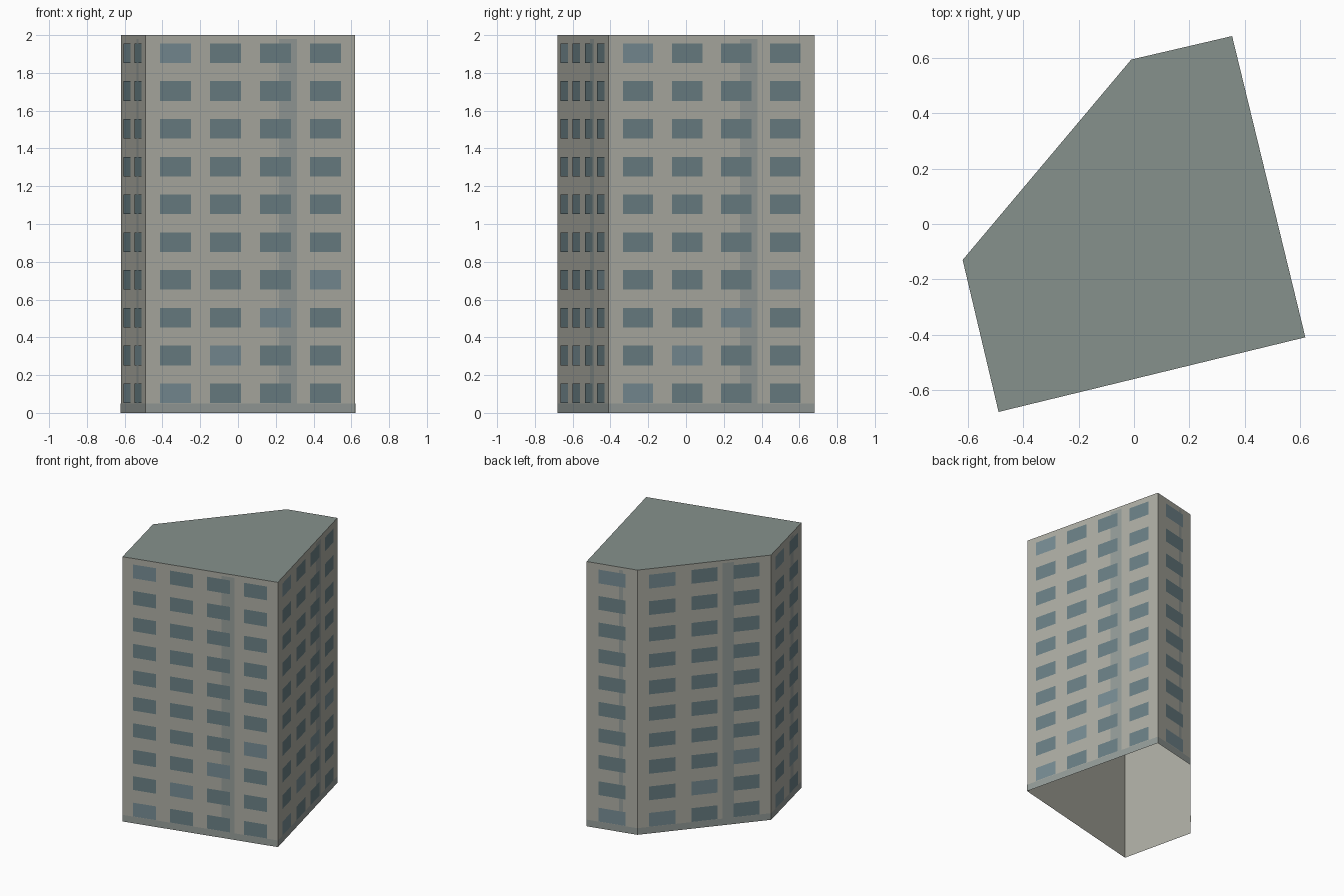
import bpy
from mathutils import Vector

if "Cube" in bpy.data.objects:
    bpy.data.objects.remove(bpy.data.objects["Cube"])

HEIGHT = 2.0
ROWS = 10
PITCH = 0.2
# Footprint corners, counter-clockwise, and the window columns of the wall starting at each
CORNERS = [(-0.49, -0.68), (0.62, -0.41), (0.355, 0.68), (-0.01, 0.595), (-0.62, -0.13)]
COLUMNS = [4, 4, 1, 3, 2]
NAMES = ["front", "right", "back", "diagonal", "left"]


def material(name, colour):
    mat = bpy.data.materials.new(name)
    mat.diffuse_color = (*colour, 1.0)
    mat.use_nodes = True
    mat.node_tree.nodes["Principled BSDF"].inputs["Base Color"].default_value = mat.diffuse_color
    return mat


WALL = material("wall_concrete", (0.42, 0.42, 0.37))
ROOF = material("roof_felt", (0.24, 0.285, 0.265))
TRIM = material("trim_grey", (0.30, 0.335, 0.32))
GLASS = material("window_glass", (0.145, 0.215, 0.235))
PALE = material("pale_window_glass", (0.185, 0.265, 0.295))


def add_mesh(name, quads, mats, indices=None):
    """Make one object from a list of separate polygons."""
    verts = [v for q in quads for v in q]
    faces, n = [], 0
    for q in quads:
        faces.append(range(n, n + len(q)))
        n += len(q)
    mesh = bpy.data.meshes.new(name)
    mesh.from_pydata(verts, [], [list(f) for f in faces])
    for m in mats:
        mesh.materials.append(m)
    for poly, i in zip(mesh.polygons, indices or [0] * len(quads)):
        poly.material_index = i
    obj = bpy.data.objects.new(name, mesh)
    bpy.context.collection.objects.link(obj)
    return obj


# Building shell: walls and flat roof, open underneath
n = len(CORNERS)
shell = bpy.data.meshes.new("building_shell")
shell.from_pydata([(x, y, z) for z in (0, HEIGHT) for x, y in CORNERS], [],
                  [(i, (i + 1) % n, (i + 1) % n + n, i + n) for i in range(n)]
                  + [tuple(range(n, 2 * n))])
shell.materials.append(WALL)
shell.materials.append(ROOF)
shell.polygons[n].material_index = 1
bpy.context.collection.objects.link(bpy.data.objects.new("building_shell", shell))

for i, (name, cols) in enumerate(zip(NAMES, COLUMNS)):
    start = Vector((*CORNERS[i], 0))
    along = Vector((*CORNERS[(i + 1) % n], 0)) - start
    length = along.length
    along.normalize()
    outward = Vector((along.y, -along.x, 0))

    def panel(u0, u1, z0, z1, lift):
        """Rectangle lying just proud of this wall."""
        return [start + along * u + outward * lift + Vector((0, 0, z))
                for u, z in ((u0, z0), (u1, z0), (u1, z1), (u0, z1))]

    # Base band and vertical service strip
    add_mesh(name + "_base_band", [panel(0, length, 0, 0.05, 0.0015)], [TRIM])
    add_mesh(name + "_vertical_strip",
             [panel(0.637 * length, 0.722 * length, 0.05, 1.98, 0.0015)], [TRIM])

    # Window grid, with a diagonal run of paler panes
    margin = 0.026
    cell = (length - 2 * margin) / cols
    quads, tints = [], []
    for r in range(ROWS):
        for c in range(cols):
            mid = margin + (c + 0.5) * cell
            z = 0.052 + r * PITCH
            quads.append(panel(mid - 0.31 * cell, mid + 0.31 * cell, z, z + 0.104, 0.003))
            tints.append(1 if (r - c) % 9 == 0 else 0)
    add_mesh(name + "_windows", quads, [GLASS, PALE], tints)
